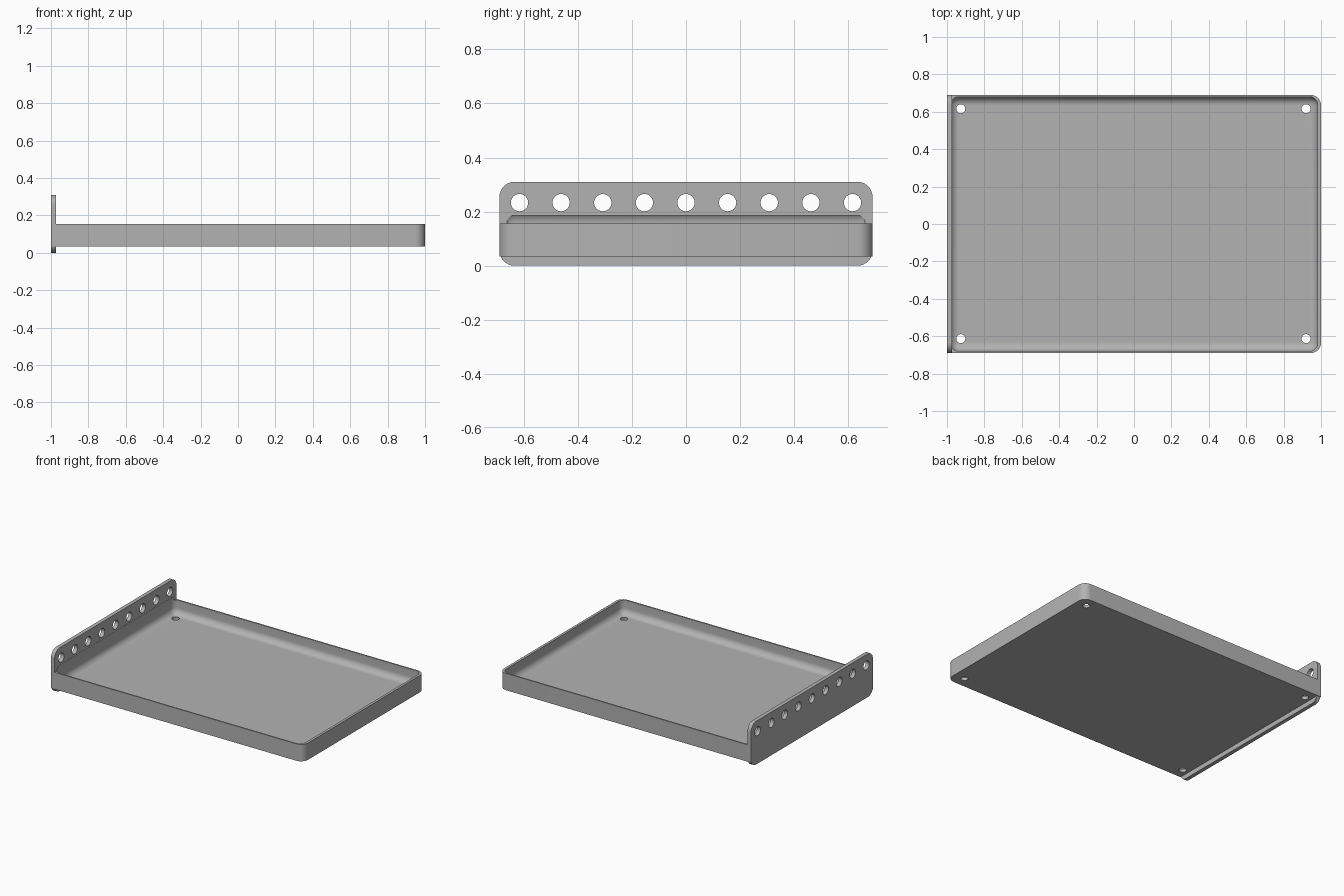
import bpy, bmesh
from mathutils import Matrix, Vector

cube = bpy.data.objects.get("Cube")
if cube:
    bpy.data.objects.remove(cube, do_unlink=True)

grey = bpy.data.materials.new("plain_grey")
grey.use_nodes = True
colour = (0.45, 0.45, 0.45, 1)
grey.diffuse_color = colour
grey.node_tree.nodes["Principled BSDF"].inputs["Base Color"].default_value = colour


def add_object(name, bm):
    mesh = bpy.data.meshes.new(name)
    bm.to_mesh(mesh)
    bm.free()
    mesh.materials.append(grey)
    obj = bpy.data.objects.new(name, mesh)
    bpy.context.collection.objects.link(obj)
    return obj


def rounded_box(name, low, high, radius, choose, segments=8):
    """Box whose edges picked by choose(midpoint, direction) are rounded."""
    low, high = Vector(low), Vector(high)
    bm = bmesh.new()
    bmesh.ops.create_cube(bm, size=1)
    for v in bm.verts:
        v.co = Vector([(a + b) / 2 + c * (b - a) for a, b, c in zip(low, high, v.co)])
    edges = []
    for e in bm.edges:
        a, b = (v.co for v in e.verts)
        if choose((a + b) / 2, (b - a).normalized()):
            edges.append(e)
    bmesh.ops.bevel(bm, geom=edges, offset=radius, segments=segments,
                    profile=0.5, affect='EDGES')
    return add_object(name, bm)


def drills(name, centres, radius, depth, axis):
    """One cutter mesh holding a cylinder at every centre."""
    bm = bmesh.new()
    turn = Vector((0, 0, 1)).rotation_difference(Vector(axis)).to_matrix().to_4x4()
    for c in centres:
        bmesh.ops.create_cone(bm, cap_ends=True, segments=32, radius1=radius,
                              radius2=radius, depth=depth,
                              matrix=Matrix.Translation(c) @ turn)
    return add_object(name, bm)


def combine(target, other, operation):
    mod = target.modifiers.new(operation.lower(), 'BOOLEAN')
    mod.object, mod.operation, mod.solver = other, operation, 'EXACT'
    bpy.context.view_layer.objects.active = target
    bpy.ops.object.modifier_apply(modifier=mod.name)
    bpy.data.objects.remove(other, do_unlink=True)


# Tray body, rounded at the two free vertical corners
tray = rounded_box("tray", (-1, -0.69, 0.034), (1, 0.69, 0.155), 0.055,
                   lambda m, d: abs(d.z) > 0.9 and m.x > 0)

# Upright end plate with rounded corners
plate = rounded_box("end_plate", (-1, -0.69, 0), (-0.972, 0.69, 0.31), 0.055,
                    lambda m, d: abs(d.x) > 0.9)
combine(tray, plate, 'UNION')

# Filleted hollow, which also bites a shallow recess into the plate
hollow = rounded_box("hollow_cutter", (-0.982, -0.68, 0.055), (0.982, 0.68, 0.203),
                     0.045, lambda m, d: True)
combine(tray, hollow, 'DIFFERENCE')

# Drain holes in the floor corners
corners = [Vector((x, y, 0.045)) for x in (-0.926, 0.92) for y in (-0.613, 0.616)]
combine(tray, drills("floor_hole_cutter", corners, 0.024, 0.1, (0, 0, 1)), 'DIFFERENCE')

# Row of holes along the plate
row = [Vector((-0.986, i * 0.154, 0.233)) for i in range(-4, 5)]
combine(tray, drills("plate_hole_cutter", row, 0.032, 0.1, (1, 0, 0)), 'DIFFERENCE')

# Smooth the curves, keep the edges crisp
tray.name = "tray_with_end_plate"
bpy.ops.object.select_all(action='DESELECT')
tray.select_set(True)
bpy.context.view_layer.objects.active = tray
bpy.ops.object.shade_smooth_by_angle(angle=0.5)
